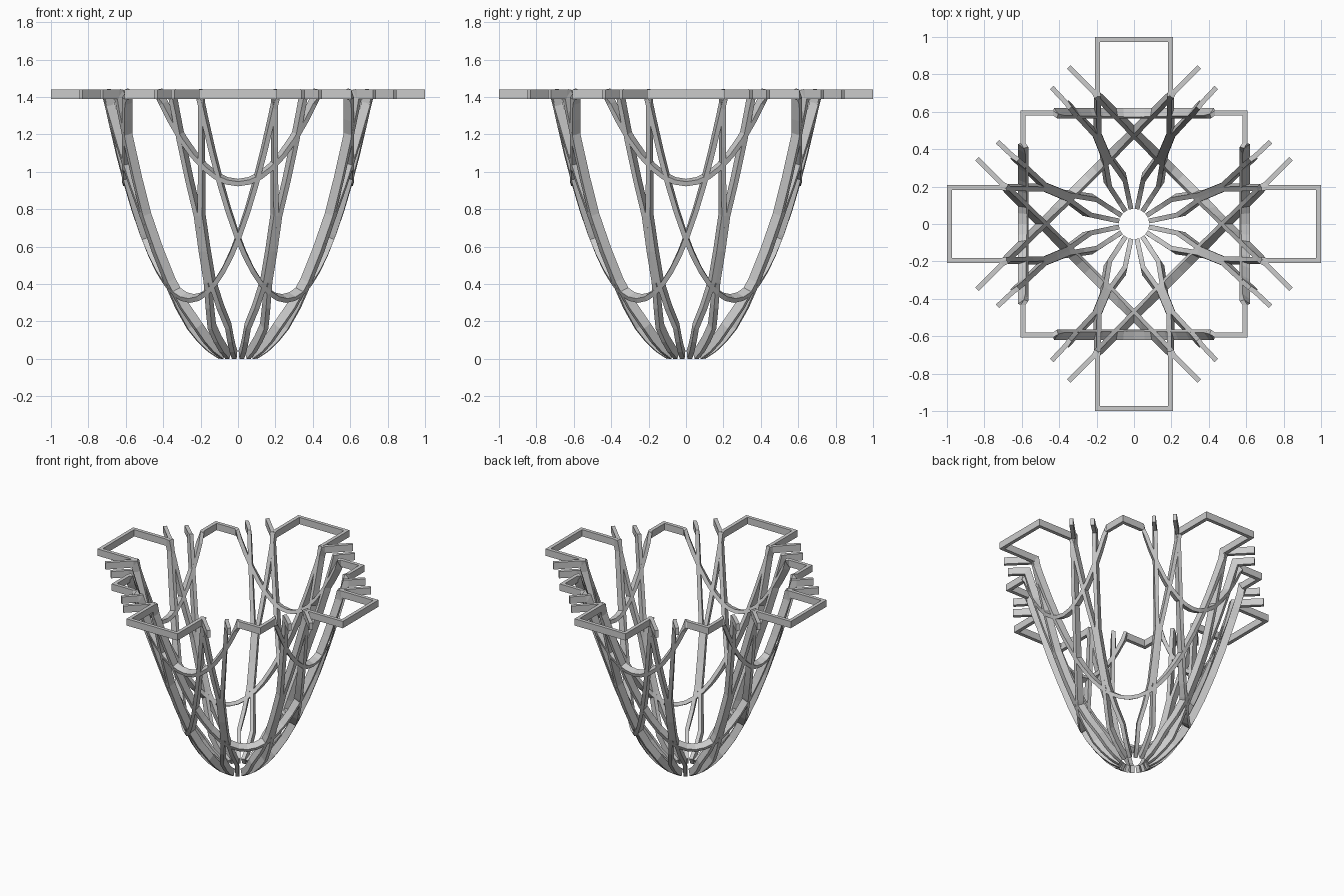
import bpy, bmesh, math
from mathutils import Vector, Matrix

if "Cube" in bpy.data.objects:
    bpy.data.objects.remove(bpy.data.objects["Cube"])

K = 2.68                 # bowl is the paraboloid z = K * r^2
CAP = 1.415              # flat rim height
R = math.sqrt(CAP / K)   # radius where bowl meets rim
W, D = 0.026, 0.05       # strip width and depth


def lift(p):
    """Plan point -> point on the bowl or flat rim, with its scaled normal."""
    r = p.length
    n = Vector((-2 * K * p.x, -2 * K * p.y, 1)).normalized()
    up = Vector((0, 0, 1))
    if abs(r - R) < 1e-4:
        m = (n + up).normalized()
        n = m / m.dot(up)
    elif r > R:
        n = up
    return Vector((p.x, p.y, min(K * r * r, CAP))), n


def sample(plan, step=0.06):
    """Subdivide a plan polyline, adding the points where it meets the rim."""
    out = []
    for a, b in zip(plan, plan[1:]):
        a, b = Vector(a), Vector(b)
        d = b - a
        L = d.length
        n = max(1, round(L / step))
        ts = [i * L / n for i in range(n)]
        u = d / L
        h = a.dot(u)
        disc = h * h - a.dot(a) + R * R
        if disc > 0:
            for s in (-1, 1):
                t = -h + s * math.sqrt(disc)
                if 0.02 < t < L - 0.02:
                    ts = [q for q in ts if q == 0 or abs(q - t) > 0.035]
                    ts += [t, t - s * 0.022, t + s * 0.012]
        out += [a + u * t for t in sorted(ts)]
    return out + [Vector(plan[-1])]


def strip(name, plan, angle=0.0, closed=False):
    """Sweep a rectangular strip along the lifted plan polyline."""
    pts = sample(plan)
    if closed:
        pts.pop()
    lifted = [lift(p) for p in pts]
    bm = bmesh.new()
    rings, N = [], len(lifted)
    for i, (p, n) in enumerate(lifted):
        prev = lifted[i - 1][0] if (i or closed) else None
        nxt = lifted[(i + 1) % N][0] if (i < N - 1 or closed) else None
        t1 = (p - prev).normalized() if prev else (nxt - p).normalized()
        t2 = (nxt - p).normalized() if nxt else t1
        nn = n.normalized()
        side = (t1 + t2).cross(nn).normalized()
        # mitre at plan corners
        f1, f2 = t1.cross(nn).normalized(), t2.cross(nn).normalized()
        side /= max(0.6, math.sqrt(max(0, (1 + f1.dot(f2)) / 2)))
        s, v = side * W / 2, n * D / 2
        rings.append([bm.verts.new(p + q) for q in (s + v, v - s, -s - v, s - v)])
    for i in range(N if closed else N - 1):
        a, b = rings[i], rings[(i + 1) % N]
        for j in range(4):
            k = (j + 1) % 4
            bm.faces.new((a[j], a[k], b[k], b[j]))
    if not closed:
        bm.faces.new(rings[0])
        bm.faces.new(rings[-1][::-1])
    bmesh.ops.rotate(bm, verts=bm.verts, matrix=Matrix.Rotation(angle, 3, 'Z'))
    bmesh.ops.recalc_face_normals(bm, faces=bm.faces)
    me = bpy.data.meshes.new(name)
    bm.to_mesh(me)
    bm.free()
    ob = bpy.data.objects.new(name, me)
    bpy.context.collection.objects.link(ob)


# Half of a petal: spoke from the centre opening, kinking out to a straight rib
half = [(0.018, 0.09), (0.052, 0.25), (0.14, 0.37), (0.195, 0.5)]
mirror = lambda pts: [(-x, y) for x, y in reversed(pts)]

for i in range(4):
    a = i * math.pi / 2
    # petal loops with flat rectangular ends on the axes
    arm = half + [(0.195, 0.987)]
    strip("axis_petal", arm + mirror(arm), a)
    # open pairs of ribs on the diagonals
    d = a + math.pi / 4
    rib = half + [(0.205, 0.827)]
    strip("diagonal_rib_right", rib, d)
    strip("diagonal_rib_left", mirror(rib), d)
    # long straight bands crossing at the axes
    strip("crossing_band", [(-0.84, 0.347), (0.84, 0.347)], d)

# square band with flat corners
q = 0.593
strip("square_band", [(q, q), (-q, q), (-q, -q), (q, -q), (q, q)], closed=True)
